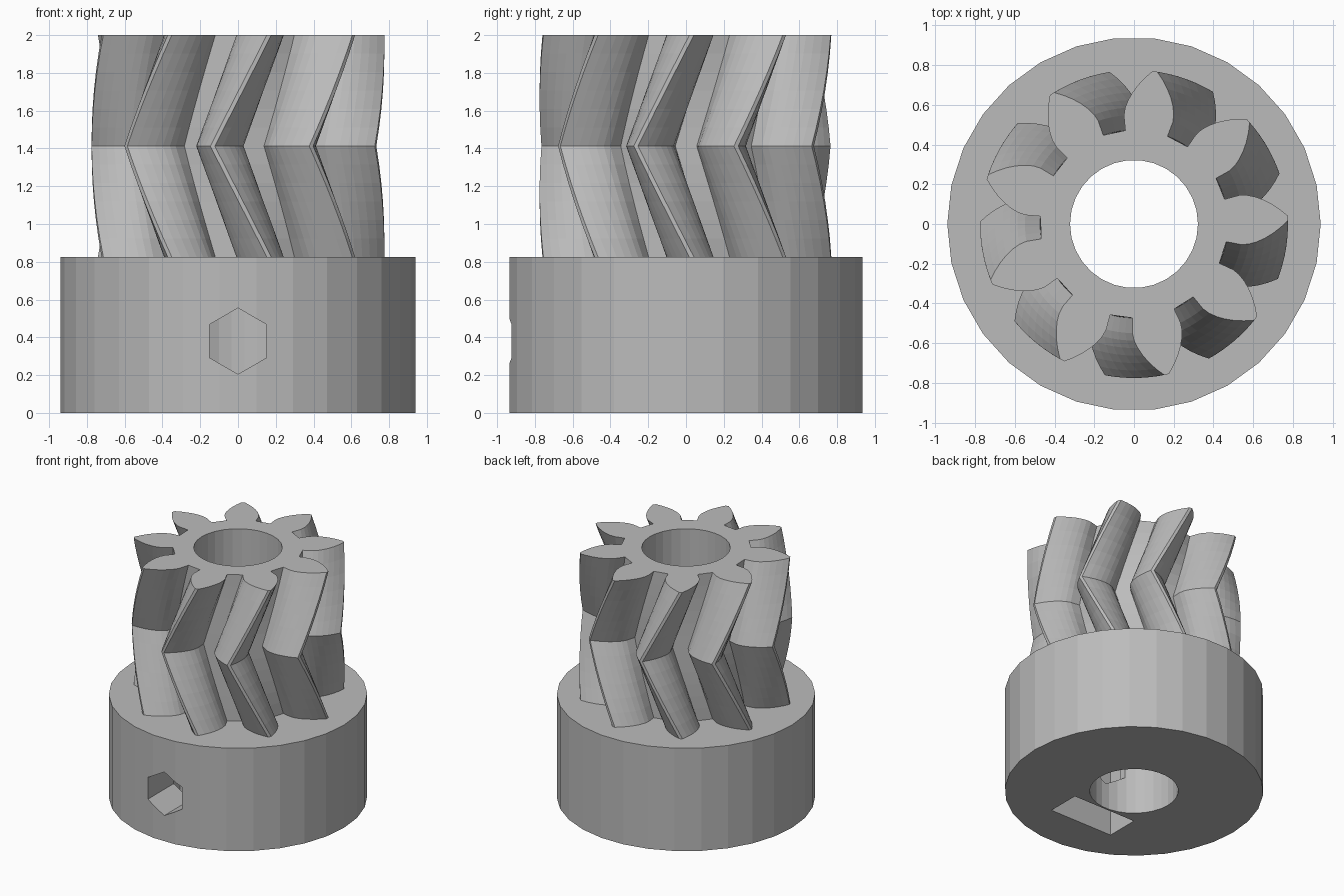
import bpy, bmesh
from math import sin, cos, tan, acos, radians, pi, tau

default = bpy.data.objects.get("Cube")
if default:
    bpy.data.objects.remove(default, do_unlink=True)

# Main dimensions
HUB_R, HUB_H, TOP = 0.94, 0.825, 2.0
BORE_R = 0.322
TEETH, OUTER_R, PITCH_R, ROOT_R = 9, 0.775, 0.634, 0.473
PRESSURE = radians(30)
BASE_R = PITCH_R * cos(PRESSURE)
TWIST = radians(200 / TEETH)
MID_PHASE = radians(20)
SCREW_Z = 0.38

grey = bpy.data.materials.new("plain grey")
grey.use_nodes = True
COLOR = (0.5, 0.5, 0.5, 1)
grey.diffuse_color = COLOR
grey.node_tree.nodes["Principled BSDF"].inputs["Base Color"].default_value = COLOR


def loft(name, rings):
    """Closed solid through a list of equal-length point rings."""
    bm = bmesh.new()
    loops = [[bm.verts.new(p) for p in ring] for ring in rings]
    n = len(loops[0])
    for a, b in zip(loops, loops[1:]):
        for i in range(n):
            j = (i + 1) % n
            bm.faces.new((a[i], a[j], b[j], b[i]))
    bm.faces.new(loops[0][::-1])
    bm.faces.new(loops[-1])
    bmesh.ops.recalc_face_normals(bm, faces=bm.faces)
    mesh = bpy.data.meshes.new(name)
    bm.to_mesh(mesh)
    bm.free()
    mesh.materials.append(grey)
    obj = bpy.data.objects.new(name, mesh)
    bpy.context.collection.objects.link(obj)
    return obj


def disc(r, z, n=30):
    return [(r * cos(tau * i / n), r * sin(tau * i / n), z) for i in range(n)]


def hexagon(r, y):
    """Hexagon facing -y with a corner on top."""
    return [(r * sin(tau * i / 6), y, SCREW_Z + r * cos(tau * i / 6)) for i in range(6)]


def cut(target, cutter):
    mod = target.modifiers.new("cut " + cutter.name, "BOOLEAN")
    mod.operation = "DIFFERENCE"
    mod.solver = "EXACT"
    mod.object = cutter
    cutter.hide_render = True
    cutter.hide_set(True)


def involute(r):
    a = acos(min(1, BASE_R / r))
    return tan(a) - a


def tooth_ring(z, turn):
    """Involute gear outline at one height."""
    steps = 6
    radii = [BASE_R + (OUTER_R - BASE_R) * i / steps for i in range(steps + 1)]
    half = [pi / (2 * TEETH) + involute(PITCH_R) - involute(r) for r in radii]
    flank = [(ROOT_R, half[0])] + list(zip(radii, half))
    tooth = [(r, -a) for r, a in flank] + [(r, a) for r, a in reversed(flank)]
    return [(r * cos(a + c), r * sin(a + c), z)
            for k in range(TEETH) for c in [turn + tau * k / TEETH] for r, a in tooth]


# Herringbone pinion: the twist reverses at mid height
SLICES = 6
rings = []
for i in range(-SLICES, SLICES + 1):
    t = i / SLICES
    z = (HUB_H + TOP) / 2 + t * (TOP - HUB_H) / 2
    rings.append(tooth_ring(z, MID_PHASE + TWIST * abs(t)))
pinion = loft("herringbone_pinion", rings)

# Mounting hub
hub = loft("mounting_hub", [disc(HUB_R, 0), disc(HUB_R, HUB_H)])

# Shaft bore through both parts
bore = loft("bore_cutter", [disc(BORE_R, -0.2), disc(BORE_R, TOP + 0.2)])
cut(pinion, bore)
cut(hub, bore)

# Set screw hole in the front of the hub
cut(hub, loft("screw_hole_cutter", [hexagon(0.175, -1.1), hexagon(0.175, -0.1)]))

# Nut trap: slot open at the bottom with a pointed top
W, Y0, Y1 = 0.28, -0.6, -0.335
profile = [(-W, -0.1), (W, -0.1), (W, SCREW_Z + W * tan(pi / 6)),
           (0, SCREW_Z + W / cos(pi / 6)), (-W, SCREW_Z + W * tan(pi / 6))]
cut(hub, loft("nut_slot_cutter", [[(x, y, z) for x, z in profile] for y in (Y0, Y1)]))
